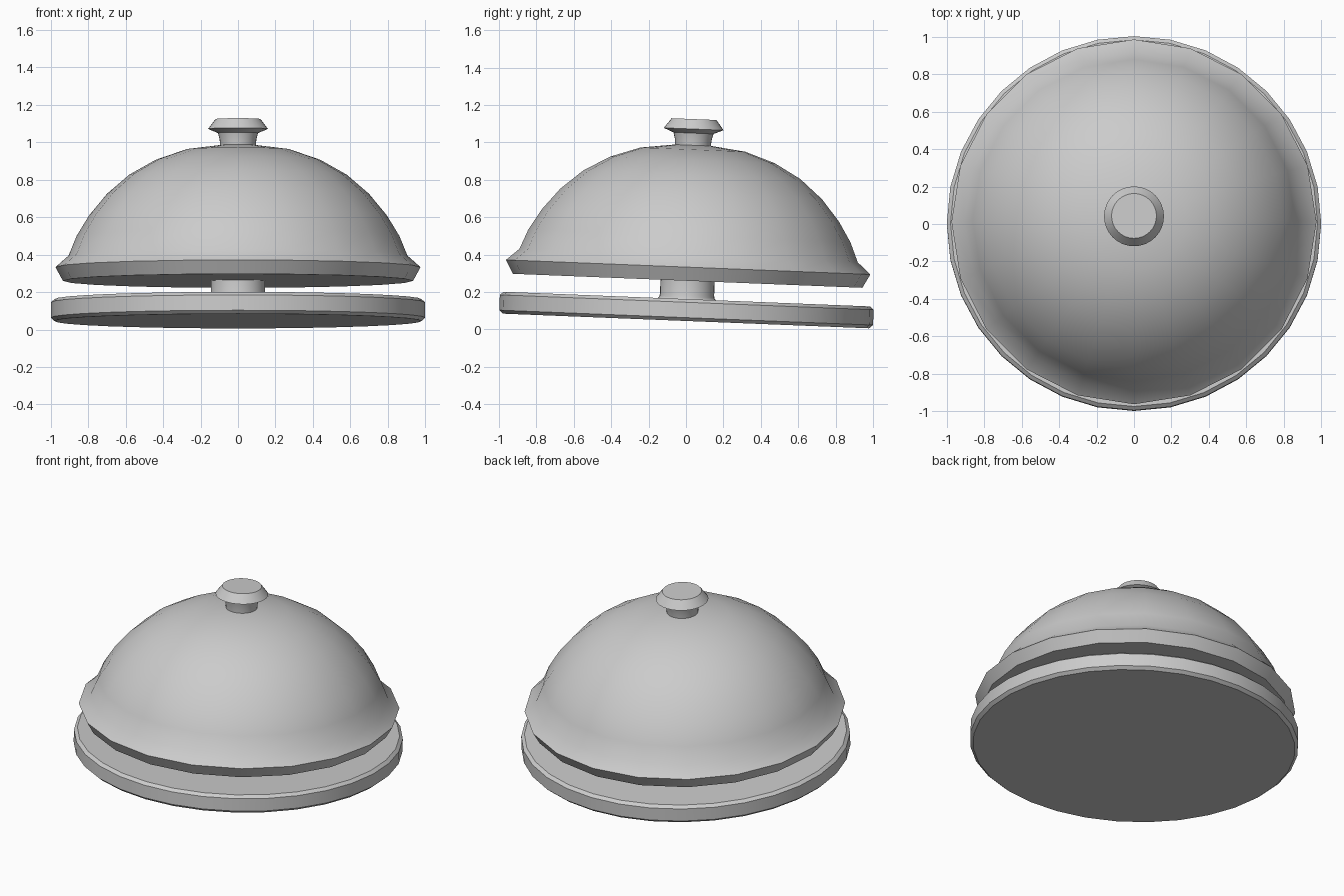
import bpy, bmesh, math

if "Cube" in bpy.data.objects:
    bpy.data.objects.remove(bpy.data.objects["Cube"])

TILT = -math.atan(0.04)   # whole bell leans slightly toward +y
LIFT = 0.045


def lathe(name, profile, sides, angle=30):
    """Spin an (r, h) profile into a closed solid; ends are capped."""
    bm = bmesh.new()
    rings = []
    for r, h in profile:
        if r == 0:
            rings.append([bm.verts.new((0, 0, h))] * sides)
        else:
            rings.append([bm.verts.new((r * math.cos(2 * math.pi * i / sides),
                                        r * math.sin(2 * math.pi * i / sides), h))
                          for i in range(sides)])
    for a, b in zip(rings, rings[1:]):
        for i in range(sides):
            j = (i + 1) % sides
            bm.faces.new(list(dict.fromkeys((a[i], a[j], b[j], b[i]))))
    for ring in (rings[0], rings[-1]):
        if ring[0] is not ring[1]:
            bm.faces.new(ring)
    bmesh.ops.recalc_face_normals(bm, faces=bm.faces)
    mesh = bpy.data.meshes.new(name)
    bm.to_mesh(mesh)
    bm.free()
    ob = bpy.data.objects.new(name, mesh)
    bpy.context.collection.objects.link(ob)
    ob.location.z = LIFT
    ob.rotation_euler.x = TILT
    bpy.ops.object.select_all(action='DESELECT')
    ob.select_set(True)
    bpy.context.view_layer.objects.active = ob
    bpy.ops.object.shade_smooth_by_angle(angle=math.radians(angle))
    return ob


# Round base plate with chamfered edges
lathe("base", [(0.98, 0), (1.0, 0.018), (1.0, 0.1), (0.98, 0.117)], 32)

# Post between base and bell, with a small foot
lathe("post", [(0.16, 0.112), (0.148, 0.125), (0.145, 0.14), (0.145, 0.22)], 32)

# Bell dome with flared rim and closed underside
lathe("dome", [(0.935, 0.215), (0.975, 0.288), (0.905, 0.35), (0.862, 0.455),
               (0.795, 0.565), (0.7, 0.68), (0.58, 0.783), (0.44, 0.862),
               (0.28, 0.917), (0.1, 0.94), (0, 0.942)], 20, 35)

# Push button on top
lathe("button", [(0.095, 0.93), (0.098, 0.97), (0.107, 1.005), (0.16, 1.027),
                 (0.12, 1.08)], 32)
